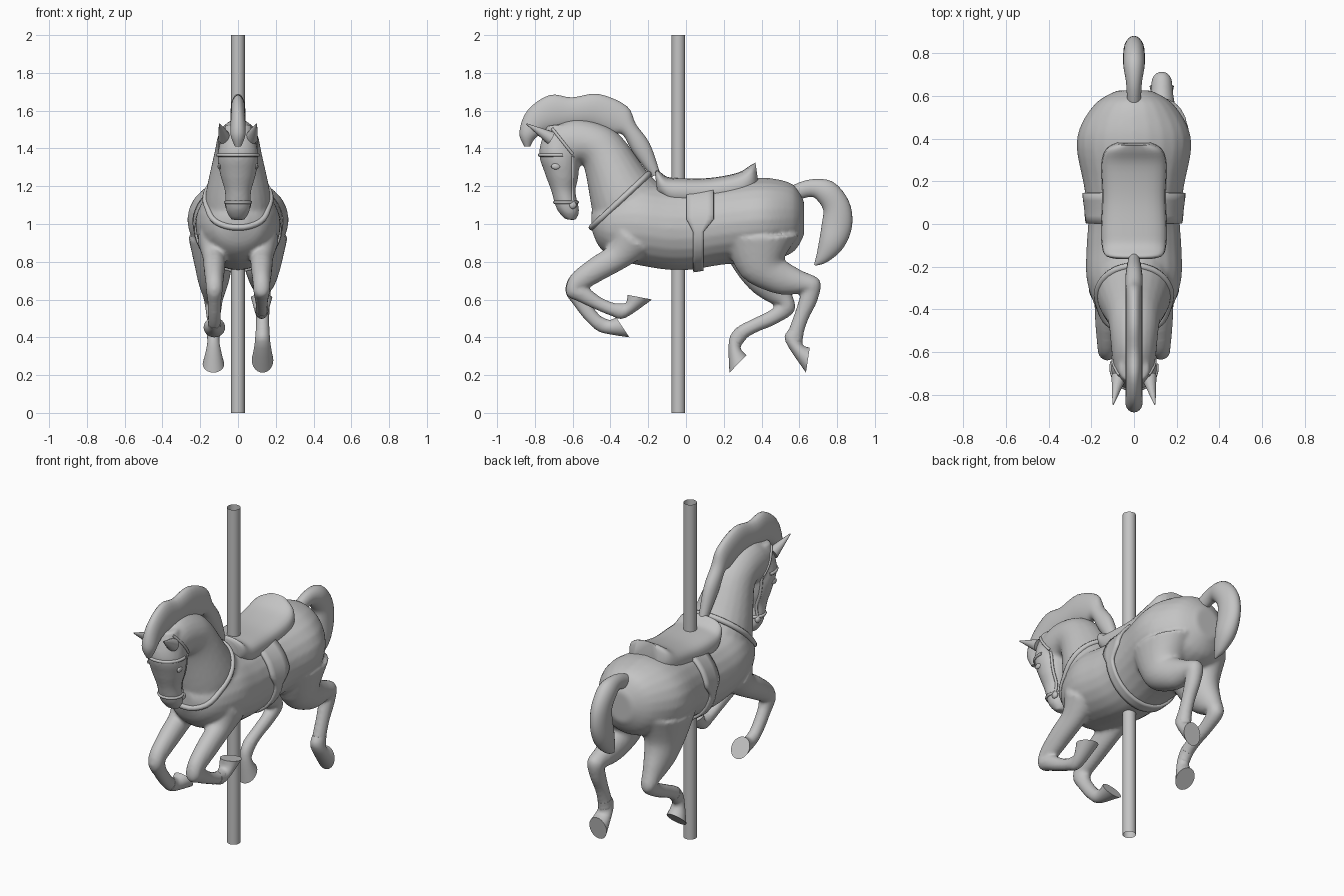
import bpy, bmesh, math
from mathutils import Vector
from mathutils.bvhtree import BVHTree

if "Cube" in bpy.data.objects:
    bpy.data.objects.remove(bpy.data.objects["Cube"])

grey = bpy.data.materials.new("plain_grey")
grey.use_nodes = True
colour = (.55, .55, .55, 1)
grey.diffuse_color = colour
grey.node_tree.nodes["Principled BSDF"].inputs["Base Color"].default_value = colour


def finish(name, bm):
    """Turn a bmesh into a smooth shaded, named object with sharp rims."""
    bmesh.ops.recalc_face_normals(bm, faces=bm.faces)
    mesh = bpy.data.meshes.new(name)
    bm.to_mesh(mesh)
    bm.free()
    mesh.polygons.foreach_set("use_smooth", [True] * len(mesh.polygons))
    mesh.set_sharp_from_angle(angle=math.radians(50))
    mesh.materials.append(grey)
    obj = bpy.data.objects.new(name, mesh)
    bpy.context.collection.objects.link(obj)
    return obj


def spline(a, b, c, d, t):
    """Smooth blend from b to c, guided by the neighbours a and d."""
    return b + t / 2 * (c - a + t * (2 * a - 5 * b + 4 * c - d + t * (3 * (b - c) + d - a)))


def loft(bm, sections, x=0, power=2, steps=4, sides=24):
    """Skin rings; each section is two outline points (y, z, y, z) and a half width."""
    last = len(sections) - 1
    rows = []
    for i in range(last):
        near = [sections[max(0, min(last, i + k))] for k in (-1, 0, 1, 2)]
        rows += [[spline(*values, s / steps) for values in zip(*near)] for s in range(steps)]
    rows.append(sections[-1])
    rings = []
    for ya, za, yb, zb, width in rows:
        ring = []
        for k in range(sides):
            angle = math.tau * k / sides
            c, s = [math.copysign(abs(f) ** (2 / power), f)
                    for f in (math.cos(angle), math.sin(angle))]
            ring.append(bm.verts.new((x + width * s,
                                      (ya + yb + (ya - yb) * c) / 2,
                                      (za + zb + (za - zb) * c) / 2)))
        rings.append(ring)
    for low, high in zip(rings, rings[1:]):
        for k in range(sides):
            j = (k + 1) % sides
            bm.faces.new((low[k], low[j], high[j], high[k]))
    bm.faces.new(rings[0])
    bm.faces.new(rings[-1])


def lofted(name, sections, **options):
    bm = bmesh.new()
    loft(bm, sections, **options)
    return finish(name, bm)


def along(path, width_rule):
    """Sections square to a centre line of (y, z, radius) points."""
    sections = []
    for i, (y, z, r) in enumerate(path):
        before, after = path[max(0, i - 1)], path[min(len(path) - 1, i + 1)]
        way = Vector((after[0] - before[0], after[1] - before[1])).normalized() * r
        sections.append((y - way.y, z + way.x, y + way.y, z - way.x, width_rule(r)))
    return sections


# Barrel stations: y, centre height, half width, half height
stations = [(-.5, 1.02, .05, .05), (-.46, 1, .13, .12), (-.38, 1, .185, .185), (-.25, 1, .223, .218),
            (-.1, .98, .222, .222), (.03, .98, .215, .222), (.18, 1, .235, .217),
            (.35, 1.02, .268, .222), (.46, 1.025, .25, .216), (.57, 1.03, .175, .177),
            (.625, 1.03, .08, .09)]
barrel = [(y, z + h, y, z - h, w) for y, z, w, h in stations]

# Neck and head, as back edge, front edge and half width
neck = [(-.1, 1.18, -.46, .93, .18), (-.2, 1.27, -.495, 1.06, .17), (-.34, 1.46, -.53, 1.26, .127),
        (-.45, 1.53, -.555, 1.32, .114), (-.6, 1.555, -.62, 1.31, .104), (-.74, 1.5, -.72, 1.36, .085)]
head = [(-.62, 1.53, -.74, 1.52, .07), (-.57, 1.36, -.778, 1.38, .108), (-.57, 1.25, -.748, 1.27, .094),
        (-.585, 1.17, -.715, 1.18, .07), (-.565, 1.07, -.685, 1.08, .064), (-.585, 1.02, -.64, 1.025, .035)]

bm = bmesh.new()
for part in (barrel, neck, head):
    loft(bm, part)


def leg(name, x, path, heel, toe):
    """A limb in the common skin, ending in a separate hoof with a flat sole."""
    sections = along(path, lambda r: r / (1 + 2.5 * r))
    loft(bm, sections, x=x)
    lofted(name + "_hoof", sections[-2:] + [(*heel, *toe, .057)], x=x)


# Legs, from shoulder or hip to fetlock
forearm = [(-.29, .92, .12), (-.36, .83, .075), (-.465, .765, .066), (-.575, .69, .053), (-.59, .65, .05)]
leg("front_left", .125, forearm + [
    (-.545, .627, .045), (-.46, .577, .035), (-.378, .545, .036), (-.32, .543, .04)],
    (-.31, .625), (-.18, .6))
leg("front_right", -.125, forearm + [
    (-.56, .59, .04), (-.51, .522, .038), (-.465, .477, .037), (-.42, .457, .038)],
    (-.37, .505), (-.3, .4))
leg("hind_left", .13, [
    (.4, .93, .2), (.41, .775, .127), (.5, .717, .09), (.597, .69, .065), (.665, .67, .055),
    (.652, .61, .047), (.613, .515, .04), (.583, .43, .041), (.572, .37, .046)],
    (.655, .345), (.635, .213))
leg("hind_right", -.13, [
    (.37, .93, .2), (.39, .79, .137), (.435, .7, .103), (.5, .617, .064), (.53, .56, .05),
    (.46, .506, .04), (.37, .465, .037), (.294, .423, .039), (.258, .365, .036)],
    (.32, .305), (.23, .213))

# Fuse barrel, neck, head and legs into one smooth skin
horse = finish("horse_body", bm)
fuse = horse.modifiers.new("fuse", 'REMESH')
fuse.mode = 'VOXEL'
fuse.voxel_size = .011
fuse.use_smooth_shade = True
soften = horse.modifiers.new("soften", 'SMOOTH')
soften.iterations = 5

# Mane with a wavy crest, and tail
lofted("mane", along([
    (-.16, 1.26, .025), (-.235, 1.4, .05), (-.3, 1.5, .045), (-.355, 1.55, .085), (-.48, 1.6, .09),
    (-.6, 1.59, .08), (-.7, 1.59, .095), (-.79, 1.545, .075), (-.84, 1.47, .045), (-.84, 1.41, .016)],
    lambda r: min(.039, r)))
lofted("tail", along([
    (.56, 1.16, .04), (.66, 1.19, .046), (.74, 1.17, .065), (.795, 1.095, .072),
    (.8, 1, .08), (.77, .9, .068), (.72, .82, .035), (.682, .783, .005)],
    lambda r: min(.05, r * .8)))

# Saddle profile: y, top height, half width, from pommel over seat to cantle
profile = [(-.165, 1.27, .11), (-.15, 1.285, .14), (-.1, 1.25, .152), (-.03, 1.243, .154),
           (.12, 1.243, .148), (.27, 1.27, .152), (.34, 1.31, .13), (.368, 1.325, .08)]
lofted("saddle", [(y, top, y + .02, top - .145, w) for y, top, w in profile], power=2.8)

# Pole: an open tube
bm = bmesh.new()
bmesh.ops.create_cone(bm, cap_ends=False, segments=32, radius1=.036, radius2=.036, depth=2)
finish("pole", bm).location = (0, -.04, 1)

# Tack is laid on the finished skin by casting rays outward
skin = BVHTree.FromObject(horse, bpy.context.evaluated_depsgraph_get())


def on_skin(origin, direction, lift=0):
    hit = skin.ray_cast(Vector(origin), Vector(direction))[0]
    return hit + Vector(direction) * lift if hit else None


def strap(name, rays, radius, closed=False):
    """A round strap through the points where the rays leave the skin."""
    points = [p for p in (on_skin(*ray) for ray in rays) if p]
    curve = bpy.data.curves.new(name, 'CURVE')
    curve.dimensions = '3D'
    curve.bevel_depth = radius
    curve.bevel_resolution = 2
    curve.use_fill_caps = True
    path = curve.splines.new('POLY')
    path.points.add(max(0, len(points) - 1))
    for target, p in zip(path.points, points):
        target.co = (*p, 1)
    path.use_cyclic_u = closed
    curve.materials.append(grey)
    bpy.context.collection.objects.link(bpy.data.objects.new(name, curve))


def fan(centre, axis, reach=math.pi, count=48):
    """Rays spread to both sides of an axis, in the plane it makes with x."""
    angles = [reach * (2 * k / count - 1) for k in range(count)]
    return [(centre, Vector((math.sin(a), 0, 0)) + axis * math.cos(a)) for a in angles]


forward = Vector((0, -1, 0))
strap("breast_collar", fan((0, -.32, 1.15), Vector((0, .32, .3)).normalized()), .016, closed=True)
strap("noseband", fan((0, -.635, 1.115), forward), .009, closed=True)
strap("browband", fan((0, -.68, 1.365), forward, reach=1.9), .009)
for side, word in ((1, "left"), (-1, "right")):
    out = Vector((side, 0, 0))
    strap(word + "_cheek_strap", [((0, -.6, 1.11 + .025 * k), out) for k in range(11)], .008)
    strap(word + "_crown_strap", [((0, -.6 - .012 * k, 1.37 + .015 * k), out) for k in range(10)], .008)
    # Bit ring and eye
    for name, y, z, size in (("bit", -.6, 1.1, (.014, .02, .02)), ("eye", -.69, 1.305, (.009, .024, .016))):
        bm = bmesh.new()
        bmesh.ops.create_uvsphere(bm, u_segments=16, v_segments=10, radius=1)
        ball = finish(word + "_" + name, bm)
        ball.scale = size
        ball.location = on_skin((0, y, z), out) or out * .09 + Vector((0, y, z))
    # Ear pricked forward
    base, tip = Vector((side * .07, -.715, 1.455)), Vector((side * .098, -.845, 1.53))
    bm = bmesh.new()
    bmesh.ops.create_cone(bm, cap_ends=True, segments=16, radius1=.036, radius2=.003,
                          depth=(tip - base).length)
    ear = finish(word + "_ear", bm)
    ear.location = (base + tip) / 2
    ear.rotation_euler = (tip - base).to_track_quat('Z', 'Y').to_euler()

# Girth: wide flaps under the saddle narrowing to a belly strap
bm = bmesh.new()
rows = []
for centre, way in fan((0, .065, .98), Vector((0, 0, 1)), count=64):
    flap = min(1, max(0, (way.z + .1) / .3))
    half = .027 + .045 * flap
    row = []
    for j in range(5):
        origin = Vector(centre) + Vector((0, .01 * flap + half * (j / 2 - 1), 0))
        row.append(bm.verts.new(on_skin(origin, way, .006) or origin + way * .23))
    rows.append(row)
for row, after in zip(rows, rows[1:] + rows[:1]):
    for j in range(4):
        bm.faces.new((row[j], row[j + 1], after[j + 1], after[j]))
girth = finish("girth", bm)
thicken = girth.modifiers.new("thickness", 'SOLIDIFY')
thicken.thickness = .02
thicken.offset = 0
